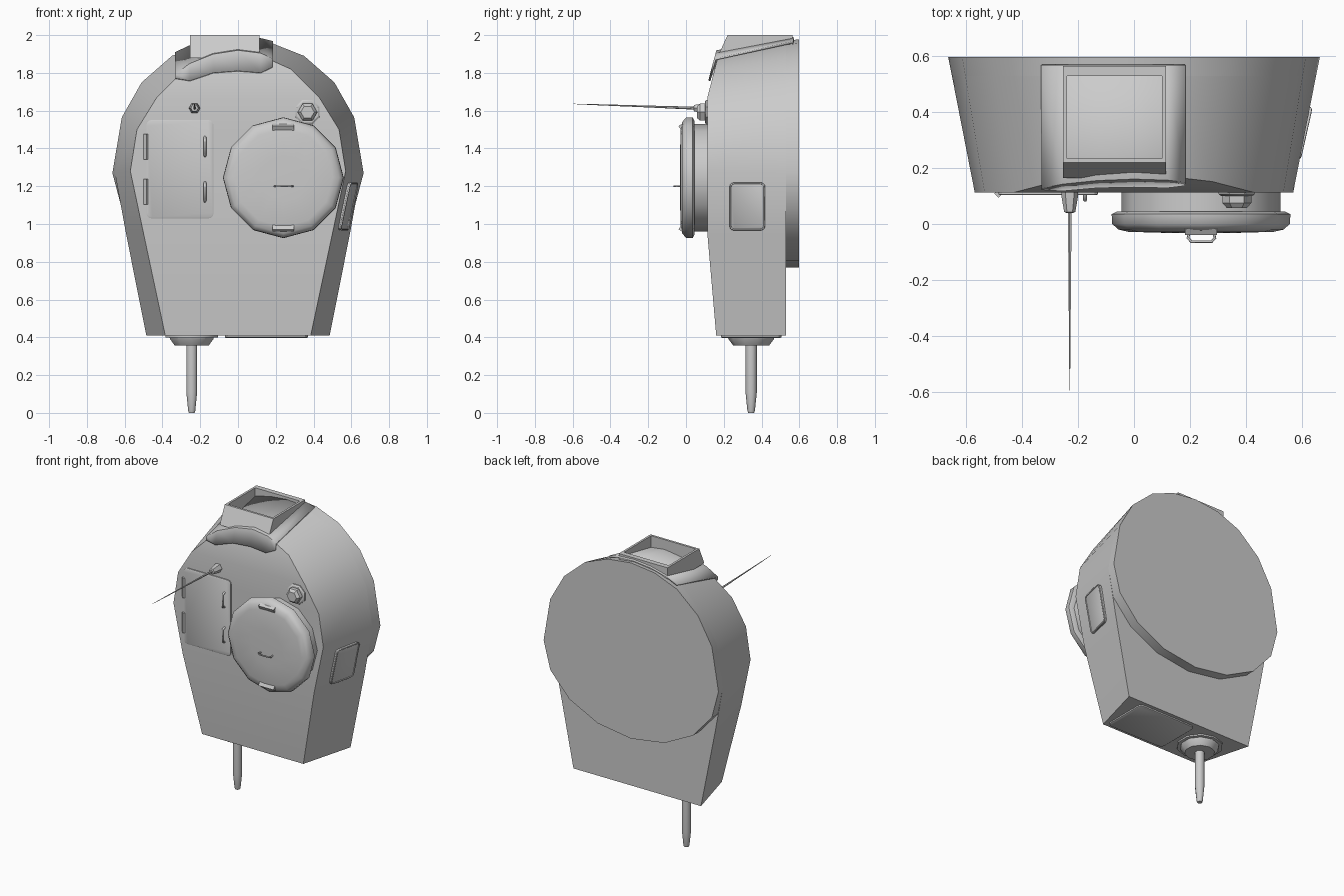
import bpy, bmesh
from math import sin, cos, pi, radians
from mathutils import Vector

if "Cube" in bpy.data.objects:
    bpy.data.objects.remove(bpy.data.objects["Cube"])


def build(name, verts, faces, angle=35):
    bm = bmesh.new()
    vs = [bm.verts.new(v) for v in verts]
    for f in faces:
        bm.faces.new([vs[i] for i in f])
    bmesh.ops.recalc_face_normals(bm, faces=bm.faces)
    me = bpy.data.meshes.new(name)
    bm.to_mesh(me)
    bm.free()
    ob = bpy.data.objects.new(name, me)
    bpy.context.collection.objects.link(ob)
    bpy.ops.object.select_all(action='DESELECT')
    ob.select_set(True)
    bpy.context.view_layer.objects.active = ob
    if angle:
        bpy.ops.object.shade_smooth_by_angle(angle=radians(angle))
    return ob


def skin(rings, closed_loop=False):
    n, m = len(rings[0]), len(rings)
    return [(a * n + i, a * n + (i + 1) % n, (a + 1) % m * n + (i + 1) % n, (a + 1) % m * n + i)
            for a in range(m if closed_loop else m - 1) for i in range(n)]


def loft(name, rings, ladder=False, angle=35):
    """Skin rings; caps are n-gons, or left-right strips if ladder."""
    n = len(rings[0])
    faces = skin(rings)
    for off in (0, (len(rings) - 1) * n):
        if ladder:
            for i in range(n // 2):
                q = [off + i, off + i + 1, off + n - 2 - i, off + n - 1 - i]
                faces.append(tuple(dict.fromkeys(q)))
        else:
            faces.append(tuple(range(off, off + n)))
    return build(name, [v for r in rings for v in r], faces, angle)


def lathe(name, prof, c, axis, n, phase=0.0, angle=40):
    """Profile of (radius, position along axis) around centre c."""
    rings = []
    for r, t in prof:
        ring = []
        for i in range(n):
            a = 2 * pi * i / n + phase
            u, v = r * sin(a), r * cos(a)
            ring.append((c[0] + u, t, c[1] + v) if axis == 'y' else (c[0] + u, c[1] + v, t))
        rings.append(ring)
    return loft(name, rings, angle=angle)


def rounded(w, h, r):
    pts = []
    for k, (sx, sy) in enumerate(((1, 1), (-1, 1), (-1, -1), (1, -1))):
        for j in range(4):
            a = pi / 2 * (k + j / 3)
            pts.append((sx * (w / 2 - r) + r * cos(a), sy * (h / 2 - r) + r * sin(a)))
    return pts


def plate(name, w, h, r, t, place):
    """Rounded panel; place(u, v, height) maps it onto a surface."""
    levels = ((0, -.01), (0, t * .7), (.006, t))
    return loft(name, [[place(u, v, d) for u, v in rounded(w - 2 * s, h - 2 * s, r)]
                       for s, d in levels], angle=30)


def wire(name, pts, r, cyclic=False):
    cu = bpy.data.curves.new(name, 'CURVE')
    cu.dimensions = '3D'
    cu.bevel_depth, cu.bevel_resolution, cu.use_fill_caps = r, 1, True
    sp = cu.splines.new('POLY')
    sp.points.add(len(pts) - 1)
    for p, q in zip(sp.points, pts):
        p.co = (*q, 1)
    sp.use_cyclic_u = cyclic
    ob = bpy.data.objects.new(name, cu)
    bpy.context.collection.objects.link(ob)
    return ob


def box(name, c, s, rot=(0, 0, 0)):
    f = [(0, 1, 3, 2), (4, 5, 7, 6), (0, 1, 5, 4), (2, 3, 7, 6), (0, 2, 6, 4), (1, 3, 7, 5)]
    v = [(x * s[0] / 2, y * s[1] / 2, z * s[2] / 2) for x in (-1, 1) for y in (-1, 1) for z in (-1, 1)]
    ob = build(name, v, f, 0)
    ob.location, ob.rotation_euler = c, rot
    return ob


def mirror(half):
    """Right half bottom to top, then left half back down."""
    return half + [(-x, y, z) for x, y, z in reversed(half[:-1])]


# Main casing
FRONT, MID, BACK = .113, .53, .597
front = [(.385, .41), (.50, .95), (.57, 1.28), (.535, 1.5), (.43, 1.67), (.28, 1.82), (.13, 1.887), (0, 1.905)]
back = [(.665, 1.27), (.615, 1.565), (.51, 1.75), (.35, 1.89), (.18, 1.957), (0, 1.978)]
front_half = [(x, FRONT + max(0, .95 - z) * .087 + max(0, z - 1.67) * .26, z) for x, z in front]
mid_up = [tuple(Vector(a).lerp(Vector((b[0], BACK, b[1])), .86)) for a, b in zip(front_half[2:], back)]
mid_up = [(x, MID, z) for x, _, z in mid_up]
mid_half = [(.485, MID, .41), (.593, MID, .95)] + mid_up
loft('casing', [mirror(front_half), mirror(mid_half)], ladder=True)

# Rounded back plate
low = [(.665 * sin(a), 1.27 - .5 * cos(a)) for a in (0, pi / 8, pi / 4, 3 * pi / 8)]
r0 = [(x, MID, z) for x, z in low] + mid_up
r1 = [(x, BACK, z) for x, z in low] + [(x, BACK, z) for x, z in back]
ring = lambda half: half + [(-x, y, z) for x, y, z in reversed(half[1:-1])]
loft('back_plate', [ring(r0), ring(r1)])

# Folded saddle on the roof
xs = (-.33, -.255, -.13, 0, .12, .183)
rear_z = (1.905, 1.94, 1.972, 1.985, 1.978, 1.963)
edge_z = (1.79, 1.845, 1.895, 1.915, 1.9, 1.872)
lip_z = (1.77, 1.758, 1.8, 1.81, 1.8, 1.83)
rows = [[(x, .57, z) for x, z in zip(xs, rear_z)],
        [(x, FRONT + (z - 1.67) * .26 - .012, z) for x, z in zip(xs, edge_z)],
        [(x, FRONT + (z - 1.67) * .26 - .012, z) for x, z in zip(xs, lip_z)]]
n = len(xs)
saddle = build('roof_saddle', [v for r in rows for v in r],
               [(a * n + i, a * n + i + 1, a * n + n + i + 1, a * n + n + i) for a in (0, 1) for i in range(n - 1)], 30)
mod = saddle.modifiers.new('thickness', 'SOLIDIFY')
mod.thickness, mod.offset = .012, 0

# Open hatch frame on the saddle
rect = lambda x0, x1, y0, y1, z: [(x0, y0, z), (x1, y0, z), (x1, y1, z), (x0, y1, z)]
hatch = [rect(-.255, .115, .165, .565, 1.88), rect(-.255, .115, .22, .565, 2),
         rect(-.24, .10, .235, .53, 2), rect(-.24, .10, .235, .53, 1.88)]
build('roof_hatch_frame', [v for r in hatch for v in r], skin(hatch, True), 0)

# Round front lid with clips and handle
LID = (.24, 1.245)
lathe('lid_neck', [(.285, .15), (.285, .02)], LID, 'y', 12)
lathe('round_lid', [(.30, .045), (.32, .035), (.318, 0), (.295, -.02), (.26, -.028), (.12, -.032)], LID, 'y', 12, angle=60)
for s, part in ((1, 'upper'), (-1, 'lower')):
    box(part + '_lid_clip', (.24, -.022, LID[1] + s * .268), (.115, .025, .028), (s * .5, 0, 0))
wire('lid_handle', [(.20, -.025, 1.2), (.193, -.05, 1.2), (.205, -.063, 1.2), (.278, -.063, 1.2),
                    (.29, -.05, 1.2), (.283, -.025, 1.2)], .005)

# Side door with hinges and pulls
plate('front_door', .355, .52, .025, .010, lambda u, v, d: (-.307 + u, FRONT - d, 1.29 + v))
for z, part in ((1.41, 'upper'), (1.17, 'lower')):
    box(part + '_hinge', (-.485, .109, z), (.022, .022, .135), (0, 0, pi / 4))
    wire(part + '_door_pull', [(-.175, .105, z - .05), (-.175, .085, z - .043),
                               (-.175, .085, z + .043), (-.175, .105, z + .05)], .007)

# Aerial
AER = (-.23, 1.613)
lathe('aerial_base', [(.031, .13), (.029, .095), (.02, .043), (.012, .04)], AER, 'y', 6, pi / 6)
lathe('aerial_rod', [(.008, .05), (.005, -.2), (.003, -.45), (.001, -.597)], (0, 0), 'y', 6)
rod = bpy.context.object
rod.rotation_euler.x = -.035
rod.location = (AER[0], 0, AER[1] + .002)

# Hexagonal knob
KNOB = (.368, 1.592)
lathe('knob_flange', [(.07, .13), (.07, .107), (.06, .1)], KNOB, 'y', 8, pi / 8, 30)
lathe('knob', [(.052, .11), (.052, .075), (.036, .058)], KNOB, 'y', 6, pi / 6, 30)


# Panel on the right wall
def wall(u, v, d):
    y, z = .325 + u, 1.093 + v
    f, b = .385 + .213 * (z - .41), .485 + .2025 * (z - .41)
    return (f + (b - f) * (y - .125) / (MID - .125) + d, y, z)


plate('side_panel', .185, .25, .02, .012, wall)
wire('side_panel_rim', [wall(u, v, .012) for u, v in rounded(.18, .245, .02)], .005, True)

# Underside panel, socket and peg
plate('bottom_panel', .44, .32, .03, .013, lambda u, v, d: (.15 + u, .345 + v, .41 - d))
POST = (-.245, .345)
lathe('socket_plate', [(.145, .42), (.145, .4)], POST, 'z', 10)
lathe('socket', [(.125, .405), (.12, .39), (.095, .357), (.07, .357)], POST, 'z', 10, angle=30)
lathe('peg', [(.03, .38), (.03, .11), (.02, .012), (.016, 0)], POST, 'z', 10)
